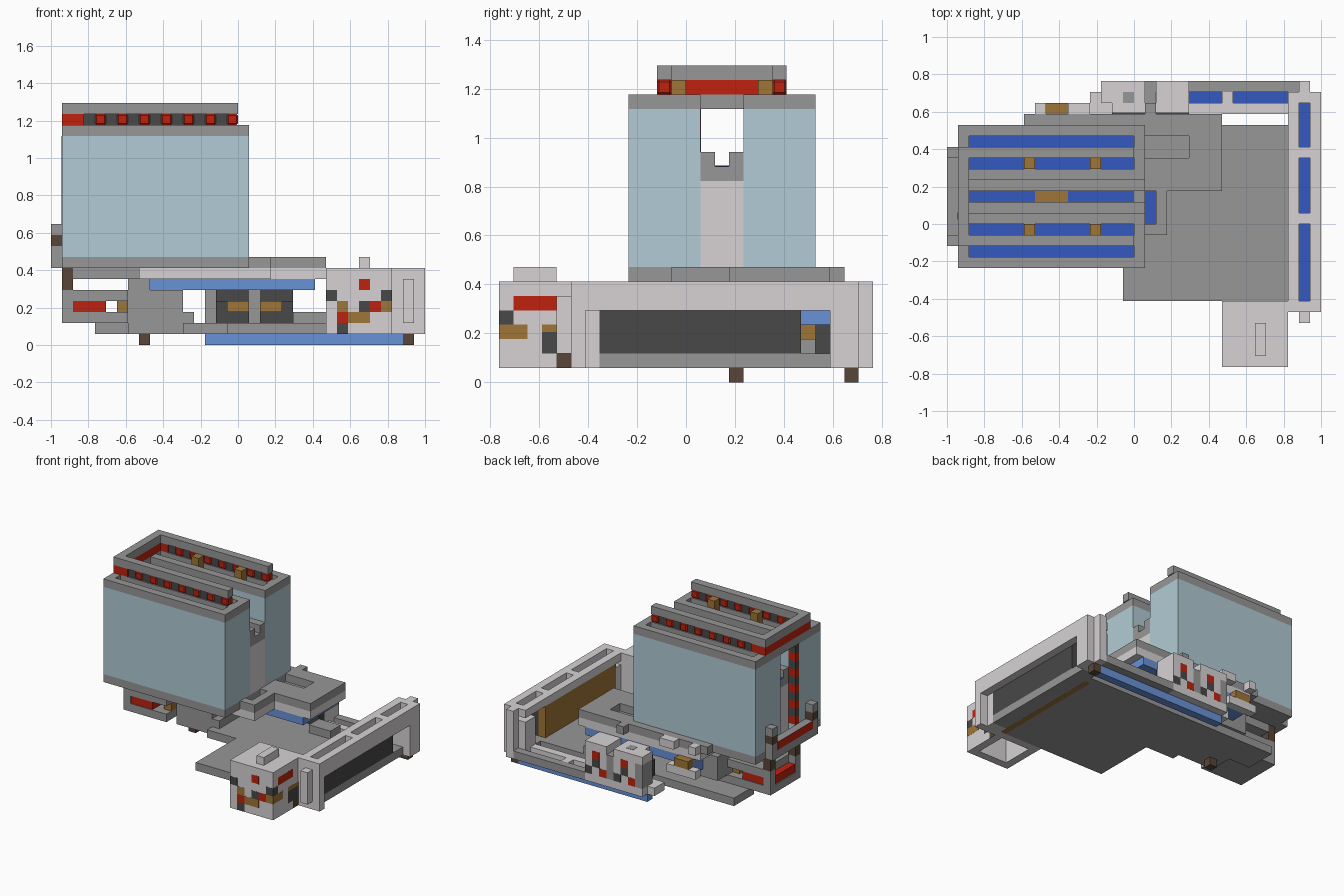
import bpy
import bmesh

UNIT = 1 / 17  # one block of the grid
THIN = .03     # thickness of painted plates, in blocks

cube = bpy.data.objects.get("Cube")
if cube:
    bpy.data.objects.remove(cube)


def material(name, *rgb):
    mat = bpy.data.materials.new(name)
    mat.use_nodes = True
    mat.diffuse_color = (*rgb, 1)
    mat.node_tree.nodes["Principled BSDF"].inputs["Base Color"].default_value = (*rgb, 1)
    return mat


light = material("light grey", .68, .65, .66)
grey = material("mid grey", .31, .31, .31)
dark = material("charcoal", .065, .065, .065)
red = material("red", .52, .016, .005)
blue = material("deep blue", .035, .1, .53)
glow = material("pale blue", .14, .29, .69)
gold = material("ochre", .35, .18, .04)
brown = material("dark brown", .1, .06, .04)
glass = material("glass blue", .44, .6, .66)


def box(name, mat, x, y, z, chamfer=0):
    """Box spanning the given ranges, in blocks, with optional cut edges."""
    bm = bmesh.new()
    bmesh.ops.create_cube(bm, size=1)
    for v in bm.verts:
        v.co = [(r[0] + r[1]) / 2 * UNIT + c * (r[1] - r[0]) * UNIT
                for c, r in zip(v.co, (x, y, z))]
    if chamfer:
        bmesh.ops.bevel(bm, geom=bm.edges[:], offset=chamfer * UNIT, segments=1, affect='EDGES')
    mesh = bpy.data.meshes.new(name)
    bm.to_mesh(mesh)
    bm.free()
    mesh.materials.append(mat)
    obj = bpy.data.objects.new(name, mesh)
    bpy.context.collection.objects.link(obj)


def plate(name, mat, x, y, z):
    """Thin painted plate lying on height z."""
    box(name, mat, x, y, (z, z + THIN))


def beaded_bar(name, x, y, z):
    """Row of red beads along x, threaded on a dark core."""
    box(name + "_core", dark, (x[0] + .2, x[1] - .2), (y[0] + .15, y[1] - .15), z)
    box(name + "_start", red, (x[0], x[0] + 2), y, z)
    for start in range(x[0] + 3, x[1], 2):
        box(name + "_bead", red, (start, start + 1), y, z, chamfer=.14)


# Base plate and its side extension
box("base_plate", grey, x=(-1, 14), y=(-7, 9), z=(1, 2))
box("base_step", grey, x=(-5, -1), y=(1, 9), z=(1, 2))
box("base_side", grey, x=(-13, -5), y=(5, 9), z=(1, 2))
box("base_block", grey, x=(-10, -5), y=(2, 6), z=(1, 3))
box("base_tab", grey, x=(-5, -4), y=(2, 6), z=(2, 3))
box("base_ledge", grey, x=(5, 8), y=(7, 9), z=(2, 3))
box("base_stripe", gold, x=(13.3, 14), y=(-7, 8), z=(.99, 1))
box("left_foot", brown, x=(-9, -8), y=(3, 4), z=(0, 1))
box("rear_foot", brown, x=(15, 16), y=(11, 12), z=(0, 1))

# Raised deck around two shallow recesses
box("deck_rear", grey, x=(-10, 8), y=(8, 10), z=(7, 8))
box("deck_side", grey, x=(5, 8), y=(3, 8), z=(7, 8))
box("deck_front", grey, x=(1, 5), y=(3, 6), z=(7, 8))
plate("deck_recess", grey, x=(1, 5), y=(6, 8), z=7)
box("deck_tongue", grey, x=(2, 3), y=(-1, 3), z=(7, 8))
box("deck_tongue_end", grey, x=(1, 2), y=(-1, 0), z=(7, 8))
plate("deck_lamp", blue, x=(1, 2), y=(0, 3), z=7)
box("deck_underside", light, x=(-9, 8), y=(3, 10), z=(6, 7))
box("tongue_underside", light, x=(-9, 3), y=(-1, 3), z=(6, 7))
for mat, x in ((light, (-9, -8)), (light, (-6, -4)), (grey, (1, 2))):
    box("deck_stud", mat, x=x, y=(10, 11), z=(7, 8))
box("deck_glow", glow, x=(-8, 7), y=(3, 10), z=(5, 6))
box("deck_support", grey, x=(-10, -5), y=(2, 8), z=(3, 5))
box("deck_support_top", grey, x=(-10, -8), y=(2, 8), z=(5, 6))
box("inner_glow", glow, x=(-8, -5), y=(8, 10), z=(4, 5))
box("tank_underside", grey, x=(-15, -9), y=(0, 6), z=(6, 7))

# Pair of tanks with slotted rims
box("tank_floor", grey, x=(-16, 1), y=(-4, 9), z=(7, 8))
for name, near, slots in (("front_tank", -4, (-3, -1)), ("rear_tank", 4, (5, 7))):
    y = (near, near + 5)
    box(name, glass, x=(-16, 1), y=y, z=(8, 19))
    for end in (-16, 0):
        box(name + "_rim_end", grey, x=(end, end + 1), y=y, z=(19, 20))
    for step in range(0, 5, 2):
        box(name + "_rim", grey, x=(-15, 0), y=(near + step, near + step + 1), z=(19, 20))
    for slot in slots:
        plate(name + "_slot", blue, x=(-15, 0), y=(slot, slot + 1), z=19)

# U-shaped crown with beaded bands
for arm, lamp in ((-2, -1), (6, 5)):
    beaded_bar("crown_band", x=(-16, 0), y=(arm, arm + 1), z=(20, 21))
    box("crown_arm", grey, x=(-16, 0), y=(arm, arm + 1), z=(21, 22))
    for x in (-10, -4):
        box("crown_lamp", gold, x=(x, x + 1), y=(lamp, lamp + 1), z=(19.1, 21))
box("crown_end_band", red, x=(-16, -15), y=(-1, 6), z=(20, 21))
box("crown_end", grey, x=(-16, -15), y=(-1, 6), z=(21, 22))

# Core between the tanks
box("core", light, x=(-15, 1), y=(1, 4), z=(8, 14))
box("core_cap", grey, x=(-15, 1), y=(1, 4), z=(14, 15))
for y in (1, 3):
    box("core_rail", grey, x=(-15, 1), y=(y, y + 1), z=(15, 16))
plate("core_lamp", blue, x=(-15, 0), y=(2, 3), z=15)
plate("core_valve", gold, x=(-9, -6), y=(2, 3), z=15 + THIN)
box("core_beam", grey, x=(-16, -15), y=(1, 4), z=(19, 20))
for z in range(9, 19):
    box("core_bead", red if z % 2 else dark, (-16 - THIN, -15), (.4, 1 + THIN), (z, z + 1))

# Side bracket on the outer face of the tanks
box("bracket", grey, x=(-17, -16), y=(-2, 7), z=(7, 9))
box("bracket_strip", red, x=(-17.01, -17), y=(-1, 6), z=(8, 9))
for y in (-2, 6):
    box("bracket_joint", brown, x=(-17, -16), y=(y, y + 1), z=(9, 10))
    box("bracket_cap", grey, x=(-17, -16), y=(y, y + 1), z=(10, 11))

# Lower side module
box("module_base", grey, x=(-16, -10), y=(0, 6), z=(2, 3))
box("module_body", red, x=(-15.9, -12), y=(.1, 5.9), z=(3, 4))
box("module_core", gold, x=(-11, -10), y=(1, 5), z=(3, 4))
box("module_top", grey, x=(-15, -10), y=(0, 6), z=(4, 5))
for y in (0, 5):
    box("module_post", grey, x=(-16, -15), y=(y, y + 1), z=(2, 5))
    box("module_strut", brown, x=(-16, -15), y=(y, y + 1), z=(5, 7))

# Rear rail with slots above a glowing strip
box("rail_glow", glow, x=(-3, 15), y=(11, 12), z=(0, 1))
plate("rail_lamp", blue, x=(5, 14), y=(11, 12), z=1)
box("rail_inner", light, x=(-4, 14), y=(10, 11), z=(1, 2))
box("rail_outer", grey, x=(5, 15), y=(12, 13), z=(1, 2))
box("rail_bridge", light, x=(8, 9), y=(11, 12), z=(1, 2))
box("rail_bed", light, x=(-4, 5), y=(11, 12), z=(1, 2))
box("rail_bed_outer", light, x=(-3, 5), y=(12, 13), z=(1, 2))
box("rail_post", light, x=(-3, -2), y=(11, 13), z=(5, 6))
box("rail_post_base", grey, x=(-3, -2), y=(11, 13), z=(2, 5))

# Rear towers with machinery facing the deck
for x, lamp in ((-2, -1), (2, 2)):
    box("rear_tower", light, x=(x, x + 3), y=(10.1, 13), z=(2, 6))
    box("tower_front", dark, x=(x, x + 3), y=(10, 10.1), z=(2, 5))
    box("tower_machine", dark, x=(x, x + 3), y=(9, 10), z=(2, 4))
    box("machine_panel", gold, x=(lamp, lamp + 2), y=(8, 9), z=(3, 4))
    for mat, side, z in ((red, 1, 4), (dark, 1, 3), (red, 0, 2), (dark, 2, 2)):
        box("tower_patch", mat, (x + side, x + side + 1), (13, 13.01), (z, z + 1))
    for mat, z in ((red, 4), (dark, 3)):
        box("tower_side_patch", mat, (x - THIN, x), (11, 12), (z, z + 1))
plate("tower_cap", grey, x=(-1, 0), y=(11, 12), z=6)
box("tower_divider", grey, x=(1, 2), y=(10, 13), z=(2, 5))
box("rear_valve", gold, x=(-8, -6), y=(10, 11), z=(5, 6))
box("rear_pipe", light, x=(-9, -5), y=(10, 11), z=(4, 5))

# Long side wall with slotted top
for x in (14, 16):
    box("wall_top_rail", light, x=(x, x + 1), y=(-8, 12), z=(6, 7))
for y in ((-8, -7), (0, 1), (6, 7), (11, 12)):
    box("wall_top_bridge", light, x=(15, 16), y=y, z=(6, 7))
box("wall_lamp", blue, x=(15, 16), y=(-7, 11), z=(5.5, 6))
box("wall_outer_beam", light, x=(16, 17), y=(-8, 12), z=(5, 6))
box("wall_front_column", light, x=(14, 17), y=(-8, -7), z=(1, 6))
box("wall_front_jamb", light, x=(14, 16), y=(-7, -6), z=(1, 5.5))
box("wall_front_fin", light, x=(15, 16), y=(-9, -8), z=(2, 6))
box("wall_rear_column", light, x=(14, 17), y=(10, 12), z=(1, 5.5))
box("wall_rear_fin", light, x=(15, 16), y=(12, 13), z=(1, 7))
box("wall_sill", grey, x=(14, 16), y=(-6, 10), z=(1, 2))
box("wall_outer_panel", dark, x=(15, 16), y=(-6, 8), z=(2, 5.5))
box("wall_inner_panel", gold, x=(14, 15), y=(-6, 8), z=(2, 6))

# Front tower, hollow below, with painted patches
box("tower_roof", light, x=(8, 14), y=(-13, -7), z=(6, 7))
for x in (8, 13):
    box("tower_side", light, x=(x, x + 1), y=(-13, -7), z=(1, 6))
for y in (-13, -8):
    box("tower_wall", light, x=(9, 13), y=(y, y + 1), z=(1, 6))
box("tower_chimney", light, x=(11, 12), y=(-12, -9), z=(7, 8))
for mat, x, z in ((red, (11, 12), 5), (dark, (8, 9), 4), (dark, (13, 14), 4),
                  (gold, (9, 10), 3), (dark, (11, 12), 3), (red, (12, 13), 3),
                  (gold, (13, 14), 3), (red, (9, 10), 2), (gold, (10, 12), 2),
                  (dark, (9, 10), 1)):
    box("front_patch", mat, x, (-13.01, -13), (z, z + 1))
for mat, y, z in ((red, (-12, -9), (5, 6)), (dark, (-13, -12), (4, 5)),
                  (gold, (-13, -11), (3, 4)), (gold, (-10, -8), (3.5, 4)),
                  (dark, (-10, -8), (2, 3.5)), (brown, (-9, -8), (1, 2))):
    box("side_patch", mat, (14, 14.01), y, z)
